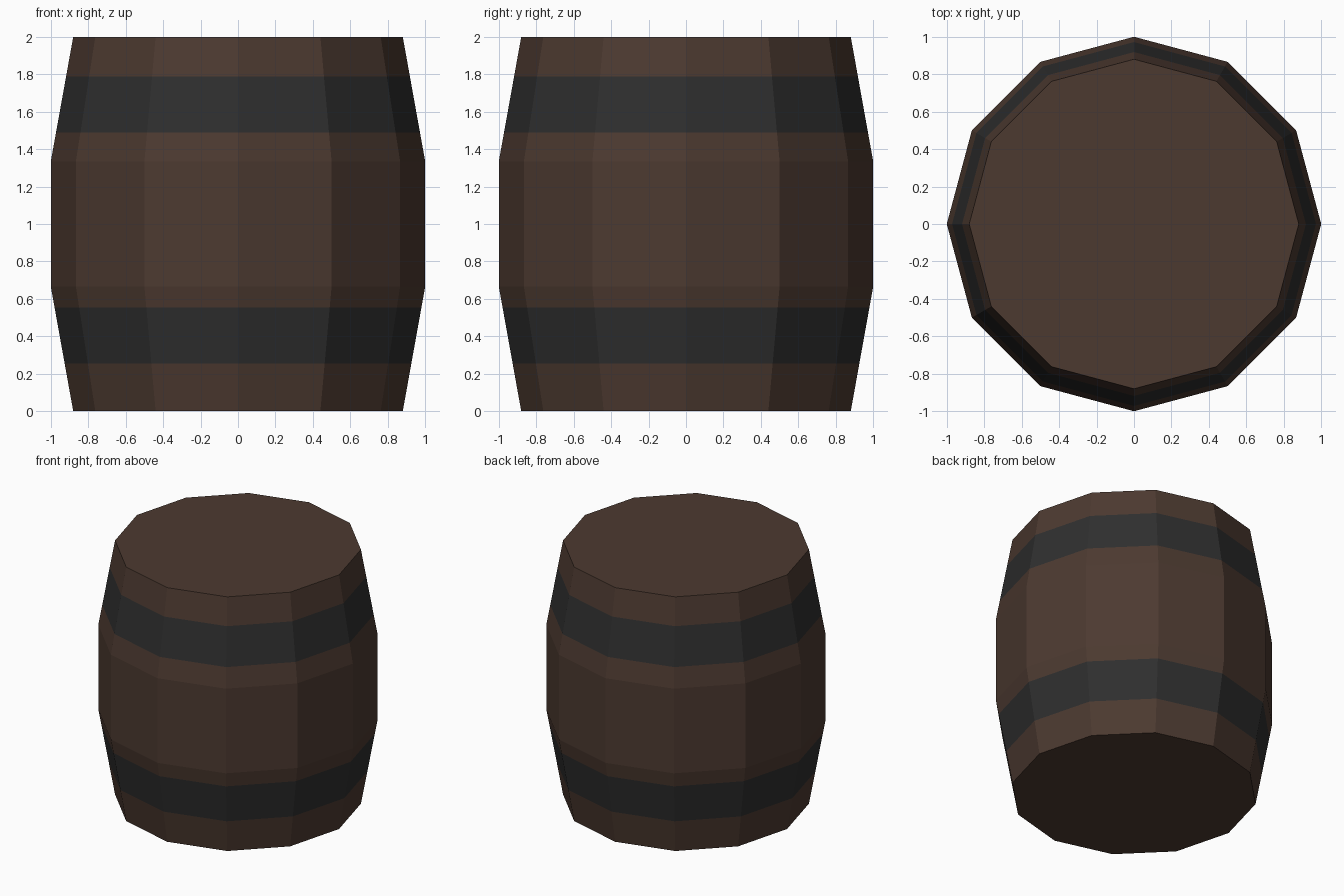
import bpy, bmesh, math

if "Cube" in bpy.data.objects:
    bpy.data.objects.remove(bpy.data.objects["Cube"])

SIDES = 12


def material(name, rgb):
    m = bpy.data.materials.new(name)
    m.diffuse_color = (*rgb, 1)
    m.use_nodes = True
    m.node_tree.nodes["Principled BSDF"].inputs["Base Color"].default_value = m.diffuse_color
    return m


def radius(z):
    # straight middle third, tapered ends
    d = min(z, 2 - z)
    return 0.88 + 0.12 * min(d / 0.667, 1)


# Barrel body: stacked 12-sided rings, bands are flush rows of faces
heights = [0, 0.255, 0.555, 0.667, 1.333, 1.49, 1.787, 2]
bm = bmesh.new()
rings = []
for z in heights:
    r = radius(z)
    rings.append([bm.verts.new((r * math.cos(math.tau * i / SIDES),
                                r * math.sin(math.tau * i / SIDES), z))
                  for i in range(SIDES)])
for row, (low, high) in enumerate(zip(rings, rings[1:])):
    for i in range(SIDES):
        j = (i + 1) % SIDES
        face = bm.faces.new((low[i], low[j], high[j], high[i]))
        face.material_index = 1 if row in (1, 5) else 0  # metal bands

# Flat lid and base
bm.faces.new(rings[-1])
bm.faces.new(rings[0][::-1])

mesh = bpy.data.meshes.new("barrel")
bm.to_mesh(mesh)
bm.free()
mesh.materials.append(material("dark brown wood", (0.073, 0.042, 0.030)))
mesh.materials.append(material("dark iron", (0.028, 0.028, 0.028)))
barrel = bpy.data.objects.new("barrel", mesh)
bpy.context.collection.objects.link(barrel)
